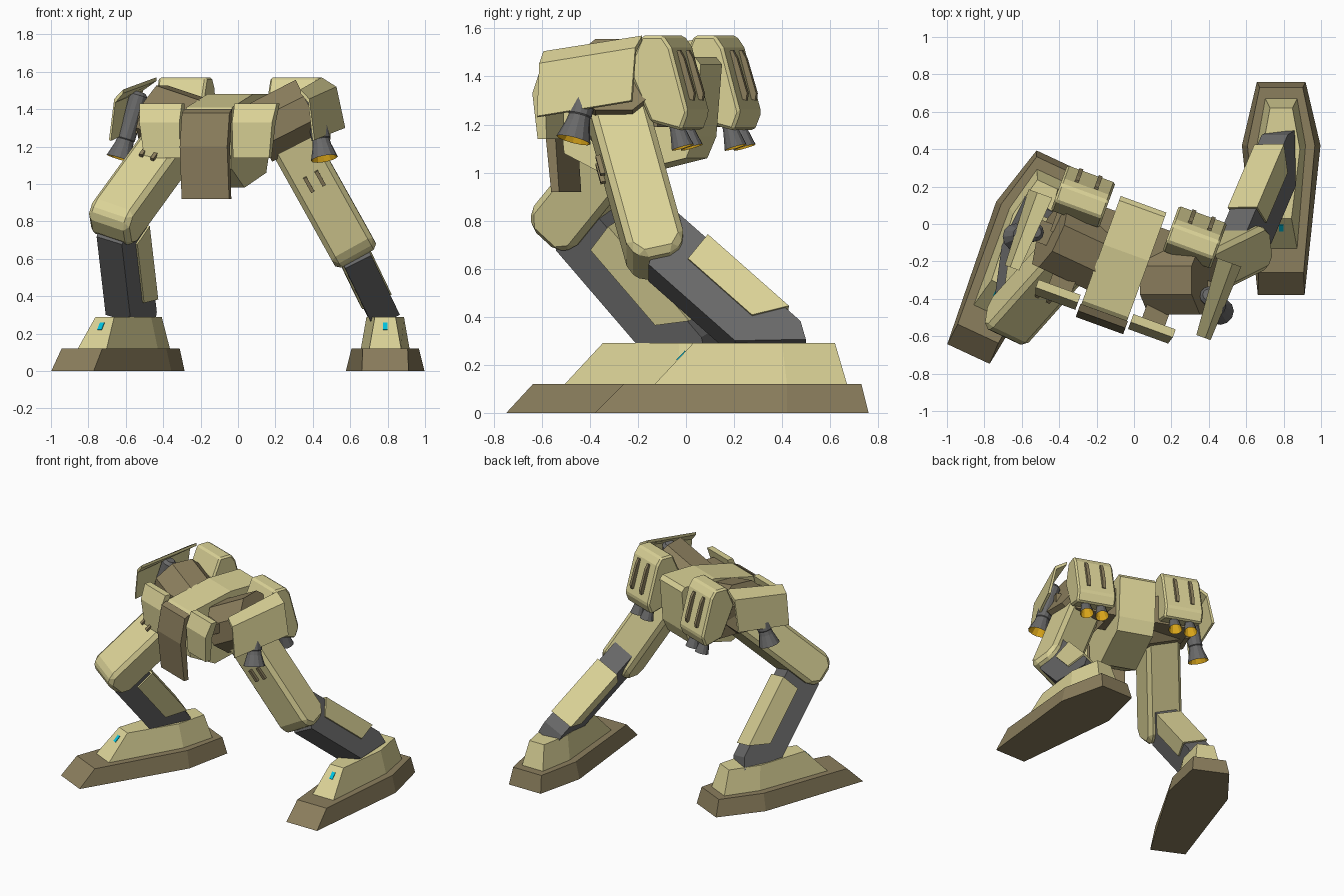
import bpy, bmesh
from math import sin, cos, pi, radians
from mathutils import Matrix, Vector as V

if "Cube" in bpy.data.objects:
    bpy.data.objects.remove(bpy.data.objects["Cube"])


def mat(name, rgb):
    m = bpy.data.materials.new(name)
    m.diffuse_color = (*rgb, 1)
    m.use_nodes = True
    m.node_tree.nodes["Principled BSDF"].inputs["Base Color"].default_value = m.diffuse_color
    return m


BEIGE = mat("beige_armor", (0.71, 0.65, 0.31))
BROWN = mat("brown_armor", (0.26, 0.21, 0.11))
GREY = mat("dark_frame", (0.14, 0.14, 0.14))
YELLOW = mat("nozzle_glow", (0.70, 0.38, 0.01))
CYAN = mat("cyan_light", (0.0, 0.55, 0.75))


def rings(name, loops, M, m, bevel=0, caps=True):
    """Skin a stack of closed loops."""
    bm = bmesh.new()
    vs = [[bm.verts.new(p) for p in lp] for lp in loops]
    n = len(vs[0])
    for a, b in zip(vs, vs[1:]):
        for i in range(n):
            bm.faces.new((a[i], a[(i + 1) % n], b[(i + 1) % n], b[i]))
    if caps:
        bm.faces.new(vs[0][::-1])
        bm.faces.new(vs[-1])
    bmesh.ops.recalc_face_normals(bm, faces=bm.faces)
    me = bpy.data.meshes.new(name)
    bm.to_mesh(me)
    bm.free()
    ob = bpy.data.objects.new(name, me)
    bpy.context.collection.objects.link(ob)
    ob.matrix_world = M
    me.materials.append(m)
    if bevel:
        b = ob.modifiers.new("chamfer", 'BEVEL')
        b.width, b.segments = bevel, 1
    return ob


def prism(name, prof, x0, x1, M, m, bevel=0):
    """Extrude a (y, z) profile along local x."""
    return rings(name, [[(x, y, z) for y, z in prof] for x in (x0, x1)], M, m, bevel)


def rect(y0, y1, z0, z1):
    return [(y0, z0), (y1, z0), (y1, z1), (y0, z1)]


def lathe(name, prof, M, m, caps=True, n=12):
    return rings(name, [[(r * cos(2 * pi * i / n), r * sin(2 * pi * i / n), z)
                         for i in range(n)] for r, z in prof], M, m, 0, caps)


def frame(o, x, z):
    """Frame at o with exact z direction and x near the hint."""
    z = V(z).normalized()
    x = V(x)
    x = (x - z * x.dot(z)).normalized()
    y = z.cross(x)
    return Matrix.Translation(o) @ Matrix((x, y, z)).transposed().to_4x4()


def mirrored(half):
    """Complete a symmetric outline from its right half."""
    return half + [(-x, y) for x, y in reversed(half)]


def nozzle(name, M, r, h):
    """Hollow bell: dark shell with a glowing inner cup."""
    lathe(name, [(r * .62, 0), (r * .68, -h * .3), (r, -h)], M, GREY, False)
    lathe(name + "_glow", [(r * .02, -h * .3), (r * .55, -h * .3), (r * .97, -h)],
          M, YELLOW, False)


# ---------------- feet ----------------
sole_low = mirrored([(.125, 0), (.21, .80), (.13, 1.14)])
sole_top = mirrored([(.12, .12), (.18, .80), (.115, 1.11)])
shoe_low = mirrored([(.085, .25), (.13, .80), (.085, 1.05)])
shoe_top = mirrored([(.055, .41), (.10, .78), (.06, 1.00)])


def foot(side, o, yaw):
    M = Matrix.Translation(o) @ Matrix.Rotation(yaw, 4, 'Z')
    for nm, lo, z0, hi, z1, m in (("sole", sole_low, 0, sole_top, .12, BROWN),
                                  ("shoe", shoe_low, .12, shoe_top, .29, BEIGE)):
        rings(f"{side}_{nm}", [[(x, y, z0) for x, y in lo], [(x, y, z1) for x, y in hi]], M, m)
    prism(f"{side}_toe_light", [(.340, .222), (.375, .259), (.379, .255), (.344, .218)],
          -.013, .013, M, CYAN)


# ---------------- legs ----------------
def leg(side, hip, knee, ankle, u, back):
    hip, knee, ankle = V(hip), V(knee), V(ankle)
    # thigh with chamfered knee end
    T = frame(knee, u, hip - knee)
    L = (hip - knee).length
    prism(f"{side}_thigh", [(-.122, L), (-.122, -.05), (-.07, -.112), (.07, -.112),
                            (.122, -.05), (.122, L)], -.125, .125, T, BEIGE, .026)
    for i in (-1, 1):
        prism(f"{side}_thigh_vent", rect(-.142, -.11, L * .5, L * .5 + .09),
              i * .035 - .01, i * .035 + .01, T, BROWN)
    # shin frame cut level at the ankle, and calf armour
    S = frame(knee, u, knee - ankle)
    L = (knee - ankle).length
    prism(f"{side}_shin", [(-.112, -.08), (-.112, -L + .075), (.10, -L - .13),
                           (.145, -L - .055), (.145, .06)], -.078, .078, S, GREY)
    prism(f"{side}_calf_armor", [(.02, -.18), (.02, -L * .84), (.158, -L * .96), (.158, -.16)],
          -.088, .088, S, BEIGE)
    # hip joint block
    H = frame(hip + V((0, 0, .04)), u, V(u).cross(V(back)))
    prism(f"{side}_hip_block", [(.20 * cos(pi / 8 + i * pi / 4), .18 * sin(pi / 8 + i * pi / 4))
                                for i in range(8)], -.16, .15, H, BROWN)


yl = radians(-25)
foot("left", (.787, -.38, 0), 0)
foot("right", (-.885, -.695, 0), yl)
a = radians(27)
leg("left", (.25, -.30, 1.30), (.582, -.135, .705), (.782, .335, .29), (cos(a), 0, sin(a)), (0, 1, 0))
a = radians(17)
leg("right", (-.31, -.12, 1.28), (-.64, -.49, .825), (-.578, -.03, .29),
    (cos(yl) * cos(a), sin(yl) * cos(a), -sin(a)), (-sin(yl), cos(yl), 0))

# ---------------- waist (turned 20 degrees) ----------------
P = Matrix.Translation((-.06, -.2, 0)) @ Matrix.Rotation(radians(-20), 4, 'Z')
prism("waist_block", [(-.31, 1.37), (-.27, 1.41), (.05, 1.48), (.30, 1.48), (.325, 1.45),
                      (.30, 1.15), (.26, 1.06), (-.08, .98), (-.28, 1.08)],
      -.13, .13, P, BEIGE)
prism("center_skirt", [(-.29, 1.40), (-.33, 1.38), (-.365, 1.2), (-.335, .92),
                       (-.30, .92), (-.32, 1.2)], -.135, .135, P, BROWN)
prism("hip_axle", rect(-.06, .06, 1.27, 1.39), -.5, .5, P, BROWN)

for s, nm in ((1, "left"), (-1, "right")):
    # front skirt, narrower at the bottom
    sec = [(-.245, 1.43), (-.29, 1.43), (-.33, 1.33), (-.315, 1.14), (-.275, 1.14), (-.275, 1.32)]
    rings(f"{nm}_front_skirt", [[(s * (x - k * (1.43 - z)), y, z) for y, z in sec]
                                for x, k in ((.15, 0), (.39, .12))], P, BEIGE)
    prism(f"{nm}_front_skirt_mount", rect(-.28, -.12, 1.31, 1.38), s * .2, s * .33, P, BROWN)
    # folded side skirt, higher and wider at the back
    sec = [(.475, 1.55), (.56, 1.50), (.61, 1.28), (.592, 1.275), (.55, 1.48), (.475, 1.53)]
    rings(f"{nm}_side_skirt", [[(s * (.555 + (r - .56) * k), b, z + dz) for r, z in sec]
                               for b, dz, k in ((-.235, -.045, .6), (.19, .02, 1))], P, BEIGE)
    # side thruster
    top, low = P @ V((s * .49, -.01, 1.49)), P @ V((s * .555, -.055, 1.24))
    F = frame(low, (1, 0, 0), top - low)
    h = (top - low).length
    lathe(f"{nm}_side_thruster", [(.03, h), (.05, h - .02), (.05, 0), (.042, -.01)], F, GREY)
    nozzle(f"{nm}_side_nozzle", F, .073, .11)
    # rear pack leaning backwards
    prism(f"{nm}_rear_pack", [(.18, 1.57), (.275, 1.57), (.31, 1.52), (.385, 1.25),
                              (.355, 1.175), (.22, 1.21), (.12, 1.43)],
          s * .18, s * .455, P, BEIGE, .012)
    prism(f"{nm}_rear_mount", rect(.02, .24, 1.19, 1.40), s * .12, s * .42, P, BROWN)
    for k in (-1, 1):
        x = s * .322 + k * .055
        prism(f"{nm}_pack_vent", [(.30, 1.50), (.325, 1.51), (.345, 1.475), (.39, 1.33),
                                  (.385, 1.30), (.35, 1.31)], x - .011, x + .011, P, BROWN)
        N = P @ Matrix.Translation((x, .305, 1.205)) @ Matrix.Rotation(radians(17), 4, 'X')
        nozzle(f"{nm}_pack_nozzle", N, .048, .105)
